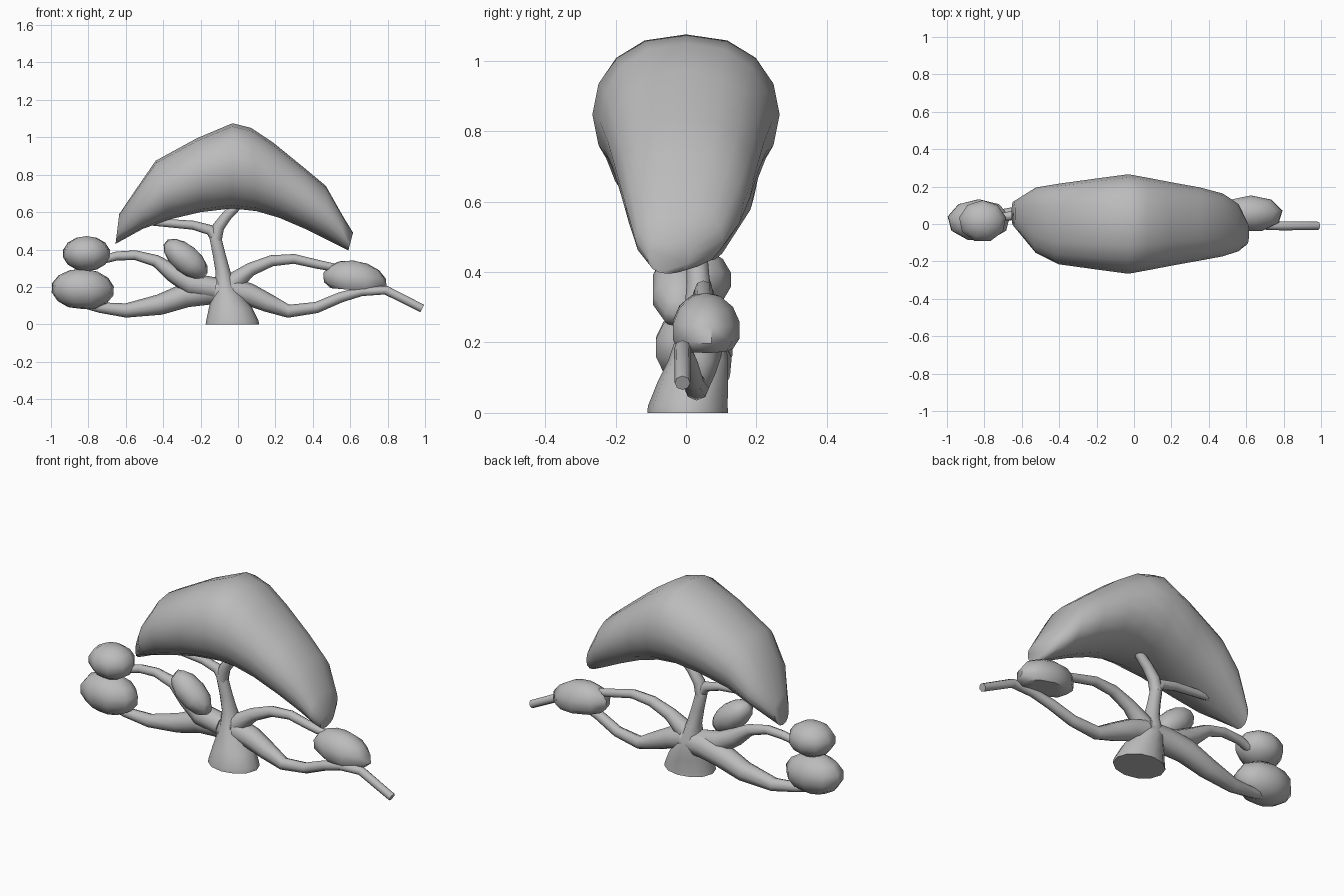
import bpy, bmesh, math
from mathutils import Vector, Matrix

if "Cube" in bpy.data.objects:
    bpy.data.objects.remove(bpy.data.objects["Cube"], do_unlink=True)

grey = bpy.data.materials.new("plain grey")
grey.use_nodes = True
grey.diffuse_color = (0.5, 0.5, 0.5, 1)
grey.node_tree.nodes["Principled BSDF"].inputs["Base Color"].default_value = (0.5, 0.5, 0.5, 1)


def finish(name, bm, sharp=50):
    bmesh.ops.recalc_face_normals(bm, faces=bm.faces)
    mesh = bpy.data.meshes.new(name)
    bm.to_mesh(mesh)
    bm.free()
    mesh.materials.append(grey)
    ob = bpy.data.objects.new(name, mesh)
    bpy.context.collection.objects.link(ob)
    bpy.ops.object.select_all(action='DESELECT')
    bpy.context.view_layer.objects.active = ob
    ob.select_set(True)
    bpy.ops.object.shade_smooth_by_angle(angle=math.radians(sharp))
    return ob


def loft(name, rings, sharp=50):
    """Skin a list of point rings and cap both ends."""
    bm = bmesh.new()
    loops = [[bm.verts.new(p) for p in ring] for ring in rings]
    n = len(loops[0])
    for a, b in zip(loops, loops[1:]):
        for i in range(n):
            j = (i + 1) % n
            bm.faces.new((a[i], a[j], b[j], b[i]))
    bm.faces.new(loops[0])
    bm.faces.new(loops[-1])
    return finish(name, bm, sharp)


def branch(name, path, sides=8):
    """Tapering limb through (x, y, z, radius) points."""
    pts = [Vector(p[:3]) for p in path]
    rings = []
    for k, p in enumerate(pts):
        d = (pts[min(k + 1, len(pts) - 1)] - pts[max(k - 1, 0)]).normalized()
        u = Vector((0, 1, 0))
        u = (u - d * u.dot(d)).normalized()
        v = d.cross(u)
        r = path[k][3]
        rings.append([p + (u * math.cos(t) + v * math.sin(t)) * r
                      for t in (math.tau * i / sides for i in range(sides))])
    return loft(name, rings)


def clump(name, centre, size, tilt=0, floor=-1, lean=0):
    """Low-poly foliage ball; floor flattens the underside, lean shifts the top."""
    bm = bmesh.new()
    bmesh.ops.create_uvsphere(bm, u_segments=9, v_segments=7, radius=1)
    for v in bm.verts:
        v.co.z = max(v.co.z, floor)
        v.co.x -= lean * v.co.z
    m = (Matrix.Translation(centre) @ Matrix.Rotation(math.radians(tilt), 4, 'Y')
         @ Matrix.Diagonal((*size, 1)))
    bmesh.ops.transform(bm, matrix=m, verts=bm.verts)
    return finish(name, bm)


# Arched canopy: underside x, z, top x, z, half width, y centre
sections = [
    (-.655, .43, -.635, .59, .065, .055), (-.51, .51, -.54, .73, .175, .02),
    (-.37, .56, -.44, .875, .215, 0), (-.2, .6, -.22, .995, .242, 0),
    (-.03, .62, -.03, 1.075, .266, 0), (.1, .605, .07, 1.05, .245, 0),
    (.22, .57, .19, .97, .222, 0), (.36, .51, .35, .84, .195, 0),
    (.48, .45, .47, .74, .168, -.005), (.56, .41, .56, .58, .125, -.02),
    (.59, .395, .615, .49, .06, -.05)]
rings = []
for bx, bz, tx, tz, w, yc in sections:
    ring = []
    for i in range(16):
        a = math.tau * i / 16
        c, s = math.cos(a), math.sin(a)
        side = math.copysign(abs(c) ** .85, c)
        h = .5 + .5 * s
        ring.append((bx + (tx - bx) * h, yc + side * w, bz + (tz - bz) * h))
    rings.append(ring)
loft("canopy", rings, 60)

# Trunk with flared foot, splitting under the canopy
foot = [(-.03, .005, 0, .143, .115), (-.03, .005, .02, .14, .113),
        (-.04, .02, .09, .115, .1), (-.055, .035, .15, .085, .085),
        (-.07, .04, .21, .055, .07), (-.08, .04, .28, .04, .045),
        (-.1, .035, .37, .035, .033), (-.12, .03, .46, .032, .03),
        (-.12, .03, .52, .02, .02)]
loft("trunk", [[(x + rx * math.cos(t), y + ry * math.sin(t), z)
                for t in (math.tau * i / 12 for i in range(12))]
               for x, y, z, rx, ry in foot])
branch("upper_right_fork", [(-.12, .03, .45, .033), (-.105, .03, .52, .032),
                            (-.06, .03, .58, .028), (.02, .03, .66, .024)])
branch("upper_left_fork", [(-.11, .03, .45, .03), (-.15, .03, .505, .028),
                           (-.24, .03, .53, .024), (-.36, .03, .54, .022),
                           (-.5, .03, .55, .018)])

# Main limbs
branch("lower_left_limb", [(-.03, .04, .18, .07), (-.16, .05, .175, .07),
                           (-.28, .065, .155, .065), (-.42, .07, .105, .055),
                           (-.6, .06, .074, .038), (-.74, .045, .09, .028),
                           (-.87, .03, .12, .02)])
branch("upper_left_limb", [(-.12, .03, .19, .06), (-.25, .03, .215, .06),
                           (-.35, .04, .275, .048), (-.44, .045, .34, .032),
                           (-.55, .045, .37, .026), (-.65, .045, .365, .024),
                           (-.78, .03, .33, .02)])
branch("upper_right_limb", [(-.08, .04, .18, .06), (-.01, .04, .235, .05),
                            (.07, .045, .295, .036), (.18, .05, .34, .03),
                            (.3, .05, .35, .026), (.43, .05, .32, .024),
                            (.56, .05, .295, .02)])
branch("lower_right_limb", [(-.06, .04, .19, .065), (.06, .04, .16, .06),
                            (.16, .035, .115, .05), (.27, .03, .07, .035),
                            (.42, .02, .09, .03), (.55, .005, .145, .028),
                            (.66, -.005, .175, .024), (.79, -.01, .183, .024),
                            (.985, -.01, .085, .022)])

# Foliage clumps
clump("upper_left_clump", (-.81, .015, .378), (.13, .115, .094))
clump("lower_left_clump", (-.83, .02, .187), (.172, .115, .11), 3, -.95)
clump("middle_left_clump", (-.28, -.02, .35), (.145, .08, .075), 40)
clump("right_clump", (.625, .055, .235), (.175, .1, .105), 5, -.5, .1)
